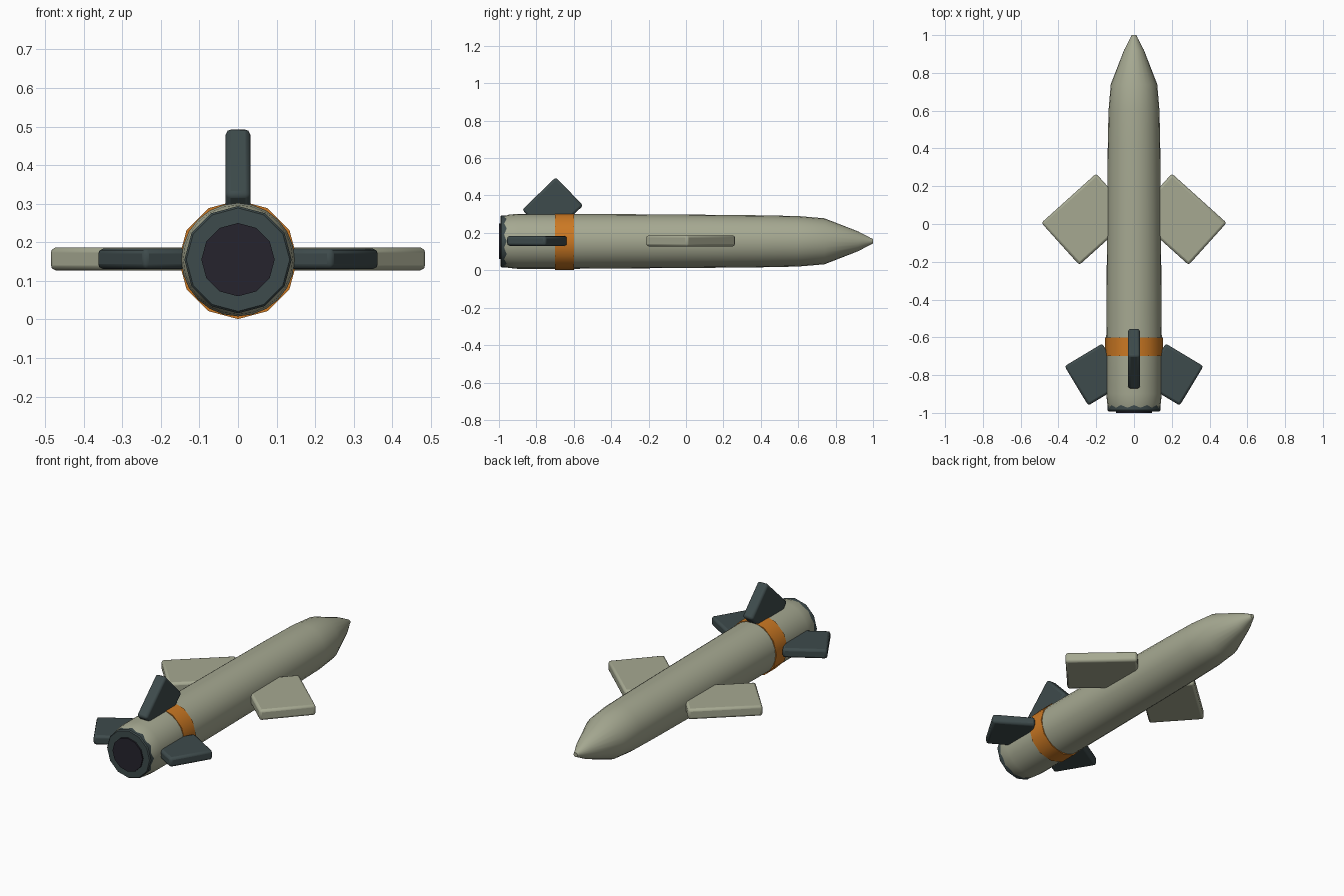
import bpy
import bmesh
from math import radians, pi
from mathutils import Matrix, Vector

AXIS_Z = 0.155

cube = bpy.data.objects.get("Cube")
if cube:
    bpy.data.objects.remove(cube, do_unlink=True)


def material(name, rgb):
    mat = bpy.data.materials.new(name)
    mat.use_nodes = True
    mat.diffuse_color = (*rgb, 1)
    mat.node_tree.nodes["Principled BSDF"].inputs["Base Color"].default_value = (*rgb, 1)
    return mat


khaki = material("khaki paint", (0.38, 0.395, 0.285))
slate = material("dark slate", (0.048, 0.07, 0.072))
orange = material("orange paint", (0.60, 0.19, 0.017))
soot = material("nozzle black", (0.019, 0.017, 0.027))


def finish(name, bm, mat, bevel=0.0):
    """Turn a bmesh into a smooth-shaded object with optional rounded edges."""
    bmesh.ops.recalc_face_normals(bm, faces=bm.faces)
    mesh = bpy.data.meshes.new(name)
    bm.to_mesh(mesh)
    bm.free()
    mesh.materials.append(mat)
    obj = bpy.data.objects.new(name, mesh)
    bpy.context.collection.objects.link(obj)
    if bevel:
        mod = obj.modifiers.new("rounded edges", "BEVEL")
        mod.width = bevel
        mod.segments = 2
        mod.limit_method = "ANGLE"
        mod.angle_limit = radians(40)
    bpy.ops.object.select_all(action="DESELECT")
    obj.select_set(True)
    bpy.context.view_layer.objects.active = obj
    bpy.ops.object.shade_smooth_by_angle(angle=radians(35))
    return obj


def lathe(name, profile, sides, mat, bevel=0.0):
    """Spin (y, radius) points about the long axis and close both ends."""
    bm = bmesh.new()
    points = [(profile[0][0], 0), *profile, (profile[-1][0], 0)]
    verts = [bm.verts.new((0, y, AXIS_Z + r)) for y, r in points]
    edges = [bm.edges.new(pair) for pair in zip(verts, verts[1:])]
    bmesh.ops.spin(bm, geom=verts + edges, cent=(0, 0, AXIS_Z), axis=(0, 1, 0),
                   angle=2 * pi, steps=sides)
    bmesh.ops.remove_doubles(bm, verts=bm.verts, dist=0.0005)
    return finish(name, bm, mat, bevel)


def fin(name, centre, size, axis, degrees, mat):
    """Rounded box turned in its own plane."""
    bm = bmesh.new()
    bmesh.ops.create_cube(bm, size=1)
    turn = Matrix.Rotation(radians(degrees), 4, axis)
    scale = Matrix.Diagonal((*size, 1))
    bm.transform(Matrix.Translation(Vector(centre)) @ turn @ scale)
    return finish(name, bm, mat, bevel=0.013)


# Fuselage with rounded tail and pointed nose
lathe("fuselage", [(-0.982, 0.131), (-0.95, 0.142), (-0.9, 0.147), (-0.6, 0.147),
                   (0.1, 0.142), (0.4, 0.139), (0.6, 0.135), (0.74, 0.123),
                   (0.92, 0.053), (0.985, 0.019), (1.0, 0.012)], 24, khaki)

# Painted band, tail cap and exhaust
lathe("orange_band", [(-0.7, 0.154), (-0.6, 0.154)], 12, orange)
lathe("tail_cap", [(-0.992, 0.134), (-0.986, 0.139), (-0.93, 0.139)], 12, slate)
lathe("exhaust", [(-1.0, 0.095), (-0.98, 0.095)], 12, soot)

# Paired wings and tail fins
for side, label in ((1, "left"), (-1, "right")):
    fin(label + "_wing", (side * 0.245, 0.025, 0.157), (0.39, 0.30, 0.06),
        "Z", -42 * side, khaki)
    fin(label + "_tail_fin", (side * 0.205, -0.797, 0.157), (0.233, 0.243, 0.053),
        "Z", -31 * side, slate)

# Upright tail fin
fin("top_tail_fin", (0, -0.713, 0.335), (0.064, 0.25, 0.21), "X", 44, slate)
